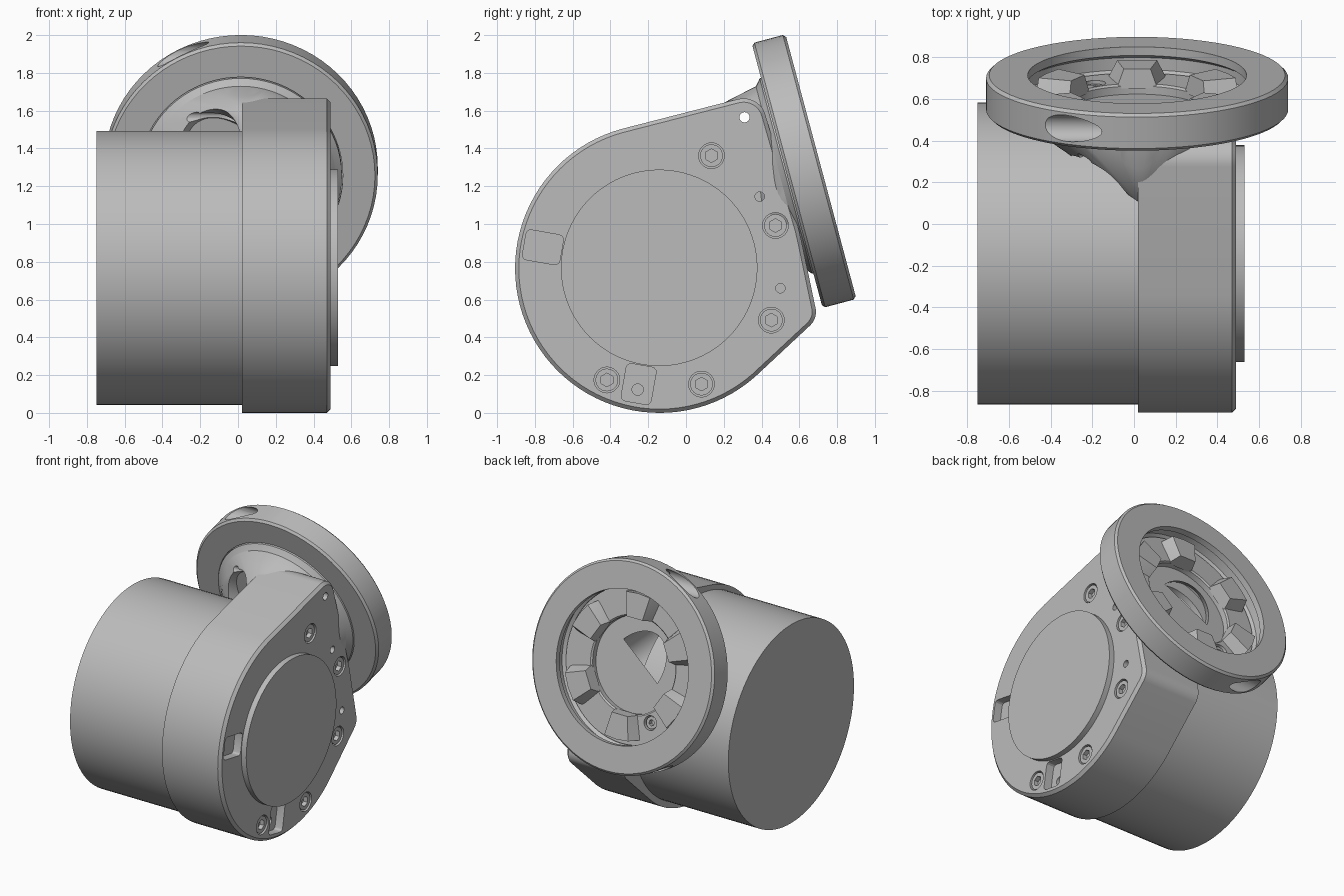
import bpy, bmesh, math
from mathutils import Matrix, Vector

if "Cube" in bpy.data.objects:
    bpy.data.objects.remove(bpy.data.objects["Cube"])

grey = bpy.data.materials.new("machined grey")
grey.use_nodes = True
grey.diffuse_color = (0.5, 0.5, 0.5, 1)
grey.node_tree.nodes["Principled BSDF"].inputs["Base Color"].default_value = (0.5, 0.5, 0.5, 1)


def frame(x, y, z, origin):
    m = Matrix((x, y, z)).transposed().to_4x4()
    m.translation = origin
    return m


# Motor frame: local z runs along world x. Ring frame: local z is the tilted ring axis.
S, C = math.sin(math.radians(15)), math.cos(math.radians(15))
MOTOR = frame((0, 1, 0), (0, 0, 1), (1, 0, 0), (0, -0.142, 0.768))
SIDE = frame((0, 1, 0), (0, 0, 1), (1, 0, 0), (0, 0, 0))
RING = frame((-1, 0, 0), (0, -S, C), (0, C, S), (0.015, 0.625, 1.28))


def polar(r, deg, h=0):
    t = math.radians(deg)
    return Vector((r * math.cos(t), r * math.sin(t), h))


def finish(name, bm, m=Matrix()):
    bm.transform(m)
    bmesh.ops.recalc_face_normals(bm, faces=bm.faces)
    me = bpy.data.meshes.new(name)
    bm.to_mesh(me)
    bm.free()
    me.materials.append(grey)
    ob = bpy.data.objects.new(name, me)
    bpy.context.collection.objects.link(ob)
    return ob


def cyl(name, r, a, b, m, centre=(0, 0), seg=72):
    bm = bmesh.new()
    bmesh.ops.create_cone(bm, cap_ends=True, segments=seg, radius1=r, radius2=r, depth=b - a,
                          matrix=Matrix.Translation((centre[0], centre[1], (a + b) / 2)))
    return finish(name, bm, m)


def box(name, lo, hi, m):
    bm = bmesh.new()
    bmesh.ops.create_cube(bm, size=1)
    for v in bm.verts:
        v.co = [lo[i] if v.co[i] < 0 else hi[i] for i in range(3)]
    return finish(name, bm, m)


def hull(name, points, m=Matrix()):
    bm = bmesh.new()
    for p in points:
        bm.verts.new(p)
    res = bmesh.ops.convex_hull(bm, input=bm.verts)
    loose = [v for v in bm.verts if not v.link_faces]
    bmesh.ops.delete(bm, geom=loose, context='VERTS')
    bmesh.ops.dissolve_limit(bm, angle_limit=0.002, verts=bm.verts, edges=bm.edges)
    return finish(name, bm, m)


def lathe(name, profile, m, seg=72):
    bm = bmesh.new()
    rows = [[bm.verts.new(polar(r, 360 * i / seg, h)) for r, h in profile] for i in range(seg)]
    n = len(profile)
    for i in range(seg):
        a, b = rows[i], rows[(i + 1) % seg]
        for j in range(n):
            k = (j + 1) % n
            bm.faces.new((a[j], b[j], b[k], a[k]))
    return finish(name, bm, m)


def cut(cutter, *targets):
    cutter.hide_render = True
    for t in targets:
        mod = t.modifiers.new("cut", 'BOOLEAN')
        mod.operation, mod.solver, mod.object = 'DIFFERENCE', 'EXACT', cutter
        bpy.context.view_layer.objects.active = t
        bpy.ops.object.modifier_apply(modifier=mod.name)
    bpy.data.objects.remove(cutter)


# Motor barrel
cyl("motor_barrel", 0.725, -0.75, 0.03, MOTOR, seg=96)

# Housing: rounded outline with a chamfered outer edge
corners = [((-0.14, 0.765), 0.765, 96), ((0.305, 1.545), 0.12, 48), ((0.588, 0.535), 0.1, 48)]
housing = hull("housing", [polar(r - inset, 360 * i / n, x) + Vector((*c, 0))
                           for c, r, n in corners
                           for x, inset in ((0.02, 0), (0.47, 0), (0.49, 0.02)) for i in range(n)], SIDE)

# Neck blending the housing into the ring flange
neck_pts = [RING @ polar(r, 5 * i, h) for r, h in ((0.5, -0.09), (0.5, -0.13), (0.44, -0.2)) for i in range(72)]
neck_pts += [(0.03, 0.1, 1.59), (0.03, 0.1, 0.7), (0.3, 0.3, 1.6), (0.3, 0.3, 0.8)]
neck = hull("neck", neck_pts)

# Cable bore through flange, neck and housing, leaving over the barrel
cut(cyl("cutter", 0.33, -0.16, 0.3, RING), neck, housing)
cut(cyl("cutter", 0.225, -0.3, 0.3, RING), neck, housing)
start, end = Vector((0.015, 0.5, 1.247)), Vector((-0.3, -0.05, 1.55))
slant = (end - start).to_track_quat('Z', 'Y').to_matrix().to_4x4()
slant.translation = start
cut(cyl("cutter", 0.2, 0, (end - start).length, slant), neck, housing)
cut(cyl("cutter", 0.027, -0.7, 0.7, SIDE, (0.31, 1.565), 24), neck, housing)

# Housing face: recess, cover disc, two keyed pockets
cut(cyl("cutter", 0.585, 0.4, 0.6, MOTOR, seg=96), housing)
cyl("cover_disc", 0.52, 0.38, 0.53, MOTOR, seg=96)
for deg in (170, 260):
    m = MOTOR @ Matrix.Rotation(math.radians(deg), 4, 'Z')
    pocket = [polar(0.025, 30 * i, h) + Vector((r, s * 0.055, 0))
              for r in (0.55, 0.7) for s in (-1, 1) for h in (0.43, 0.55) for i in range(12)]
    cut(hull("cutter", pocket, m), housing)
    cut(cyl("cutter", 0.03, 0.35, 0.5, MOTOR, polar(0.655, deg)[:2], 24), housing)

# Ring of socket head screws
for k in range(8):
    pos = polar(0.655, 20 + 45 * k)[:2]
    cut(cyl("cutter", 0.068, 0.44, 0.55, MOTOR, pos, 32), housing)
    screw = cyl("housing_screw", 0.06, 0.43, 0.482, MOTOR, pos, 32)
    cut(cyl("cutter", 0.036, 0.45, 0.55, MOTOR, pos, 6), screw)

# Small dowel holes
for pos in ((-0.52, 1.31), (-0.03, 1.415), (0.39, 1.145), (0.5, 0.66), (0.23, 0.235), (-0.68, 0.395)):
    cut(cyl("cutter", 0.025, 0.42, 0.55, SIDE, pos, 24), housing)

# Clamp ring and the hub flange inside it
ring = lathe("clamp_ring", [(0.54, -0.0925), (0.71, -0.0925), (0.725, -0.078), (0.725, 0.078),
                            (0.71, 0.0925), (0.525, 0.0925), (0.525, 0.05), (0.56, 0.03), (0.56, -0.03),
                            (0.54, -0.05)], RING, 80)
hub = lathe("hub_flange", [(0.225, -0.2), (0.44, -0.2), (0.5, -0.13), (0.535, -0.1), (0.535, -0.04),
                           (0.34, -0.04), (0.33, -0.05), (0.33, -0.16), (0.225, -0.16)], RING)

# Wedge teeth around the flange
teeth = [hull("coupling_tooth", [polar(r, 30 + 60 * k + s * w, h) for r in (0.335, 0.5)
                                 for s in (-1, 0, 1) for w, h in ((17, -0.06), (11, 0.035))], RING)
         for k in range(6)]

# Flange screws in three gaps, and pin holes on the inner lip
for deg in (60, 180, 300):
    pos = polar(0.4, deg)[:2]
    cut(cyl("cutter", 0.05, -0.1, 0.1, RING, pos, 24), hub)
    screw = cyl("flange_screw", 0.042, -0.11, -0.055, RING, pos, 24)
    cut(cyl("cutter", 0.022, -0.09, 0, RING, pos, 6), screw)
for k in range(4):
    cut(cyl("cutter", 0.014, -0.19, -0.1, RING, polar(0.28, 30 + 90 * k)[:2], 16), hub)

# Clamp splits, notches, screw pockets and clamp screws at top and bottom
for s in (1, -1):
    m = RING @ Matrix.Diagonal((1, s, 1, 1))
    cut(box("cutter", (-0.015, 0.5, -0.2), (0.015, 0.8, 0.2), m), ring)
    cut(box("cutter", (-0.075, 0.475, -0.3), (0.075, 0.565, 0.2), m), ring, hub, neck)
    across = frame((0, 1, 0), (0, 0, 1), (1, 0, 0), (0, s * 0.64, 0))
    cut(cyl("cutter", 0.065, 0.11, 0.7, RING @ across, seg=32), ring)
    cyl("clamp_screw_head", 0.055, 0.1, 0.17, RING @ across, seg=32)
    cyl("clamp_screw_shaft", 0.033, -0.15, 0.12, RING @ across, seg=24)

# Smooth shading with crisp edges
bpy.ops.object.select_all(action='DESELECT')
for ob in bpy.context.collection.objects:
    if ob.type == 'MESH' and ob.data.materials and ob.data.materials[0] == grey:
        ob.select_set(True)
        bpy.context.view_layer.objects.active = ob
bpy.ops.object.shade_smooth_by_angle(angle=math.radians(25))
